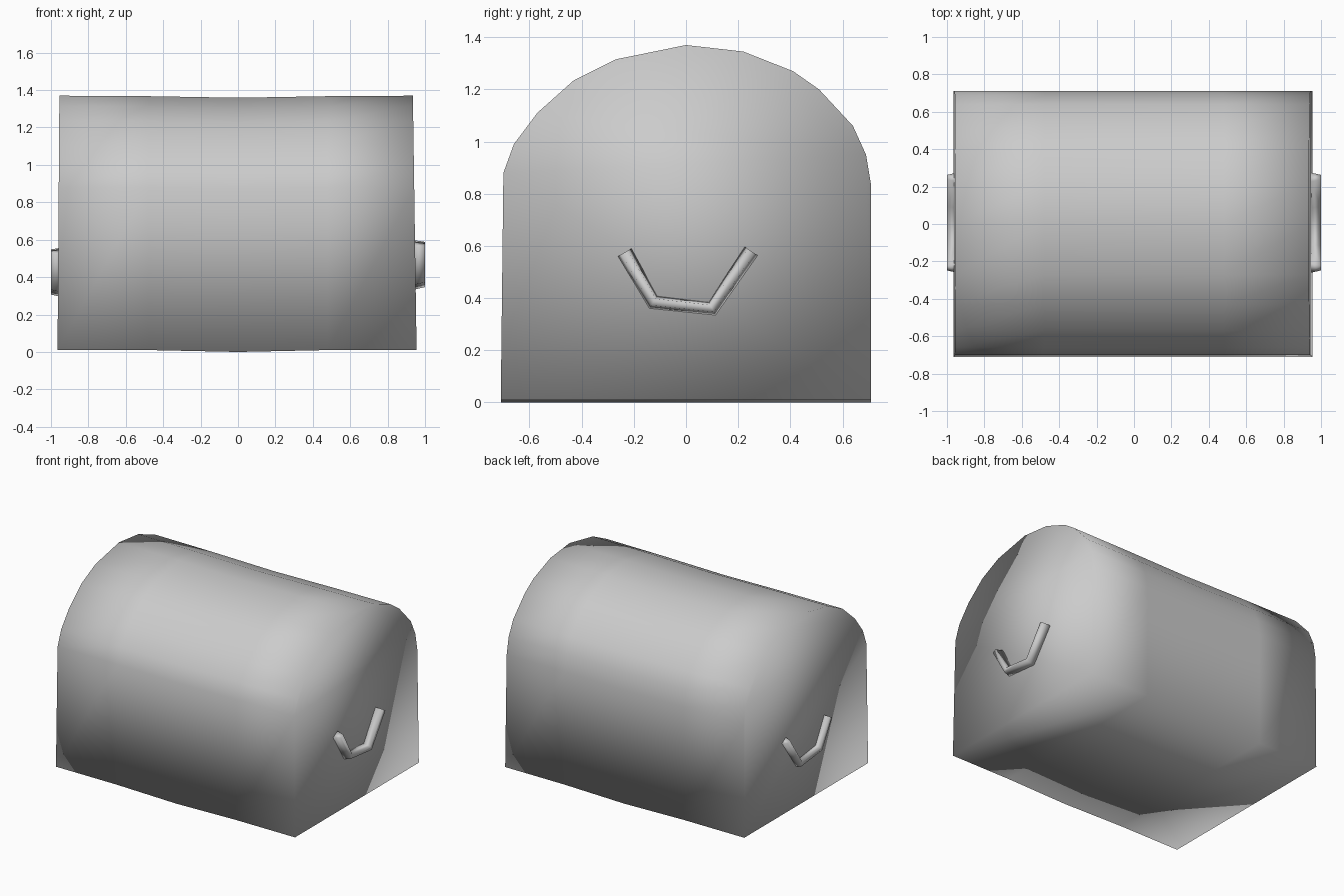
import bpy, bmesh
from mathutils import Vector

if "Cube" in bpy.data.objects:
    bpy.data.objects.remove(bpy.data.objects["Cube"])


def make_object(name, bm):
    bmesh.ops.recalc_face_normals(bm, faces=bm.faces)
    mesh = bpy.data.meshes.new(name)
    bm.to_mesh(mesh)
    bm.free()
    for p in mesh.polygons:
        p.use_smooth = True
    ob = bpy.data.objects.new(name, mesh)
    bpy.context.collection.objects.link(ob)
    return ob


def loft(name, rings):
    """Skin a list of equal-length closed rings and cap both ends."""
    bm = bmesh.new()
    rows = [[bm.verts.new(p) for p in ring] for ring in rings]
    n = len(rows[0])
    for a, b in zip(rows, rows[1:]):
        for i in range(n):
            j = (i + 1) % n
            bm.faces.new((a[i], a[j], b[j], b[i]))
    bm.faces.new(rows[0])
    bm.faces.new(rows[-1])
    return make_object(name, bm)


# Chest body with rounded lid: one arched (y, z) profile lofted along x
profile = [(-0.71, 0.01), (-0.70, 0.88), (-0.66, 0.99), (-0.57, 1.11),
           (-0.43, 1.235), (-0.27, 1.315), (0.0, 1.37), (0.22, 1.345),
           (0.41, 1.27), (0.51, 1.20), (0.64, 1.06), (0.69, 0.95),
           (0.71, 0.83), (0.71, 0.01)]
stations = [(-0.965, -0.955, 1.0), (-0.48, -0.48, 0.998), (0.0, 0.0, 0.992),
            (0.48, 0.48, 0.998), (0.955, 0.935, 1.0)]
rings = []
for k, (x_low, x_high, s) in enumerate(stations):
    ring = []
    for y, z in profile:
        x = x_low + (x_high - x_low) * z / 1.37
        # the underside sags to the ground in the middle
        zz = z * s if z > 0.1 else (0.0 if k == 2 else 0.01)
        ring.append((x, y, zz))
    rings.append(ring)
loft("chest_body", rings)


# Side handles: flat U-shaped bars fixed to the end walls
def handle(name, side, drop):
    path = [Vector(p) for p in ((-0.235, 0.575), (-0.125, 0.385),
                                (0.1, 0.36), (0.25, 0.58))]
    rings = []
    for i, p in enumerate(path):
        d = path[min(i + 1, 3)] - path[max(i - 1, 0)]
        nrm = Vector((-d.y, d.x)).normalized()
        ring = []
        for x, w in ((0.94, -0.03), (0.995, -0.015), (0.995, 0.015), (0.94, 0.03)):
            q = p + nrm * w
            ring.append((side * (x + 0.005), q.x, q.y - drop))
        rings.append(ring)
    loft(name, rings)


handle("right_handle", 1, 0.0)
handle("left_handle", -1, 0.04)
